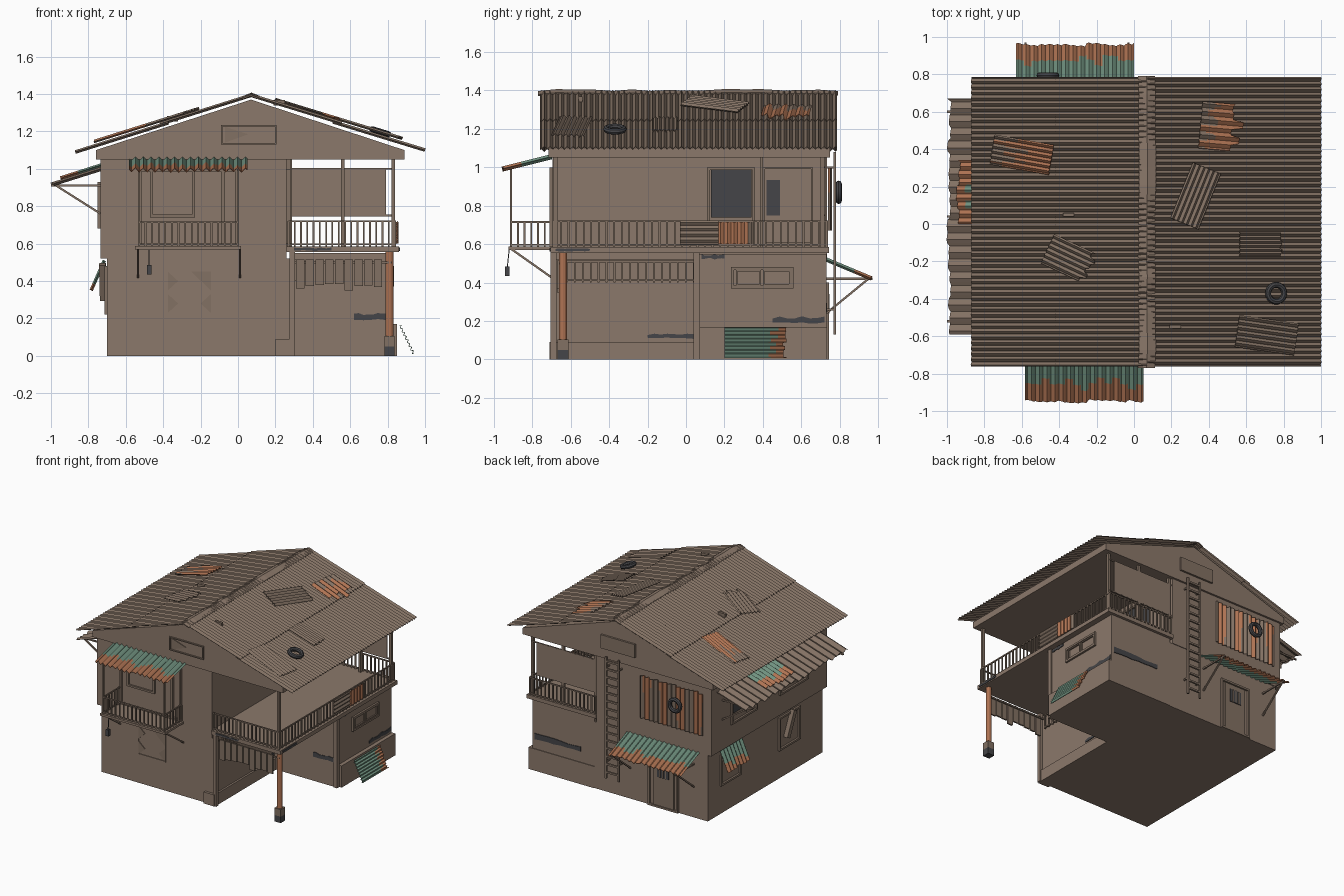
import bpy, bmesh, math, random
from mathutils import Vector, Matrix

if "Cube" in bpy.data.objects:
    bpy.data.objects.remove(bpy.data.objects["Cube"])
random.seed(4)

def material(name, r, g, b):
    m = bpy.data.materials.new(name)
    m.diffuse_color = (r, g, b, 1)
    m.use_nodes = True
    m.node_tree.nodes["Principled BSDF"].inputs["Base Color"].default_value = m.diffuse_color
    return m

WALL = material("weathered plaster", .26, .19, .145)
WOOD = material("old wood", .225, .165, .125)
RUST = material("rusty orange", .42, .17, .085)
GREEN = material("faded green", .16, .28, .21)
DARK = material("charcoal", .06, .06, .065)

def finish(name, bm, *mats):
    me = bpy.data.meshes.new(name)
    bm.to_mesh(me)
    bm.free()
    for m in mats:
        me.materials.append(m)
    ob = bpy.data.objects.new(name, me)
    bpy.context.collection.objects.link(ob)
    return ob

def boxes(name, mat, *items):
    """Each item: x0, x1, y0, y1, z0, z1."""
    bm = bmesh.new()
    for a, b, c, d, e, f in items:
        m = Matrix.Translation(((a + b) / 2, (c + d) / 2, (e + f) / 2)) @ Matrix.Diagonal((b - a, d - c, f - e, 1))
        bmesh.ops.create_cube(bm, size=1, matrix=m)
    return finish(name, bm, mat)

def bars(name, mat, w, *pairs):
    """Square bars between point pairs."""
    bm = bmesh.new()
    for p, q in pairs:
        p, q = Vector(p), Vector(q)
        d = q - p
        m = Matrix.Translation((p + q) / 2) @ d.to_track_quat('Z', 'Y').to_matrix().to_4x4() @ Matrix.Diagonal((w, w, d.length, 1))
        bmesh.ops.create_cube(bm, size=1, matrix=m)
    return finish(name, bm, mat)

def prism(name, mat, pts, to3d, depth):
    """Flat outline pushed along a depth vector."""
    bm = bmesh.new()
    f = bm.faces.new([bm.verts.new(to3d(*p)) for p in pts])
    r = bmesh.ops.extrude_face_region(bm, geom=[f])
    bmesh.ops.translate(bm, vec=depth, verts=[v for v in r["geom"] if isinstance(v, bmesh.types.BMVert)])
    bmesh.ops.recalc_face_normals(bm, faces=bm.faces)
    return finish(name, bm, mat)

def sheet(name, o, u, v, waves, amp, mats, rule=None, jag=0, rows=5, thick=.004):
    """Corrugated sheet: waves across u, ribs along v, ragged far end."""
    o, u, v = Vector(o), Vector(u), Vector(v)
    n = u.cross(v).normalized()
    cols = waves * 4
    bm = bmesh.new()
    grid, drift = [], 0
    for i in range(cols + 1):
        if i % 4 == 0:
            drift = random.uniform(-jag, 0)
        h = amp * math.sin(math.pi * i / 2)
        grid.append([bm.verts.new(o + u * (i / cols) + v * (j / rows * (1 + drift)) + n * h) for j in range(rows + 1)])
    edge = [random.uniform(-.1, .1) for _ in range(waves)]
    for i in range(cols):
        for j in range(rows):
            f = bm.faces.new((grid[i][j], grid[i + 1][j], grid[i + 1][j + 1], grid[i][j + 1]))
            if rule:
                f.material_index = rule(i / cols, (j + .5) / rows + edge[i // 4])
    ob = finish(name, bm, *mats)
    if thick:
        s = ob.modifiers.new("thickness", 'SOLIDIFY')
        s.thickness, s.offset = thick, 0
    return ob

def frame(axis, a0, a1, z0, z1, d0, d1, w=.015):
    """Four boxes of a rectangular frame on an x-facing or y-facing wall."""
    rects = [(a0, a1, z0, z0 + w), (a0, a1, z1 - w, z1), (a0, a0 + w, z0, z1), (a1 - w, a1, z0, z1)]
    if axis == 'x':
        return [(d0, d1, a, b, c, d) for a, b, c, d in rects]
    return [(a, b, d0, d1, c, d) for a, b, c, d in rects]

def railing(name, p, q, z0, z1, count):
    """Top and bottom rails with balusters."""
    p, q = Vector((*p, 0)), Vector((*q, 0))
    up = lambda v, z: (v.x, v.y, z)
    pairs = [(up(p, z), up(q, z)) for z in (z0 + .012, z1)]
    pairs += [(up(p.lerp(q, i / count), z0), up(p.lerp(q, i / count), z1)) for i in range(count + 1)]
    bars(name, WOOD, .009, *pairs)

def tire(name, loc, rot):
    bpy.ops.mesh.primitive_torus_add(location=loc, rotation=rot, major_radius=.045, minor_radius=.016, major_segments=20, minor_segments=8)
    bpy.context.object.name = name
    bpy.context.object.data.materials.append(DARK)
    bpy.ops.object.shade_smooth_by_angle()

# Main volumes
boxes("ground_floor", WALL, (-.70, .28, -.69, .73, 0, .52), (.28, .82, .05, .73, 0, .55))
boxes("upper_floor", WALL, (-.735, .26, -.695, .735, .52, 1.05))
boxes("plinth", WALL, (.28, .85, .07, .735, 0, .17), (.28, .295, -.69, .05, 0, .09))
boxes("deck", WALL, (.26, .86, -.705, .745, .555, .585))
prism("attic_gable", WALL, [(-.76, 1.05), (-.76, 1.10), (.07, 1.37), (.89, 1.10), (.89, 1.05)],
      lambda x, z: (x, -.715, z), (0, 1.465, 0))

# Posts
boxes("pillars", WALL, (.275, .305, -.705, -.675, 0, .56), (.80, .83, .04, .07, 0, .56))
boxes("pillar_footing", WALL, (.20, .29, -.71, -.66, 0, .09))
bpy.ops.mesh.primitive_cylinder_add(vertices=12, radius=.021, depth=.48, location=(.81, -.64, .33))
bpy.context.object.name = "rusty_post"
bpy.context.object.data.materials.append(RUST)
boxes("post_base", DARK, (.782, .838, -.668, -.612, 0, .05))
boxes("post_base_top", WOOD, (.782, .838, -.668, -.612, .05, .105))
bars("veranda_posts", WOOD, .02, *[((x, y, .58), (x, y, 1.06)) for x, y in
     ((.83, -.68), (.83, .71), (.56, .715), (.28, .715))])

# Veranda railings and cladding
railing("front_railing", (.27, -.69), (.84, -.69), .585, .72, 17)
railing("side_railing", (.84, -.69), (.84, .73), .585, .72, 36)
railing("back_railing", (.27, .735), (.84, .735), .585, .72, 17)
sheet("railing_panel_brown", (.85, -.03, .60), (0, 0, .12), (0, .2, 0), 4, .005, [WOOD])
sheet("railing_panel_rust", (.85, .17, .60), (0, .18, 0), (0, 0, .115), 5, .005, [RUST, WOOD], lambda s, t: int(s > .8))
boxes("hanging_screen", WALL, (.28, .79, .715, .725, .75, 1.0))
bars("screen_rods", WOOD, .009, ((.26, .72, 1.0), (.83, .72, 1.0)), ((.26, .72, .75), (.83, .72, .75)))
planks = [(.31 + i * .052, .355 + i * .052, -.672, -.66, random.uniform(.345, .39), .515) for i in range(9)]
boxes("hanging_planks", WOOD, *planks)
bars("plank_rail", WOOD, .01, ((.29, -.655, .50), (.82, -.655, .50)))
railing("wall_rack", (.305, -.62), (.305, .04), .40, .51, 16)

# Roof
def roof_z(x):
    return 1.385 - abs(x - .07) * (.314 if x < .07 else .306)

for side, eave in (("left", -.87), ("right", 1.0)):
    mid = .07 + (eave - .07) * .52
    for part, a, b, lift in (("lower", mid - (eave - .07) * .05, eave, 0), ("upper", .07, mid, .008)):
        sheet(f"{side}_{part}_roof", (a, -.76, roof_z(a) + lift), (0, 1.545, 0), (b - a, 0, roof_z(b) - roof_z(a)),
              52, .008, [WOOD], rows=2, thick=.003)
bm = bmesh.new()
prev = None
for i in range(17):
    y, w = -.77 + i * .0975, random.uniform(-.006, .006)
    row = [bm.verts.new((.07 + dx + w * .5, y, z + w)) for dx, z in ((-.045, 1.385), (0, 1.403), (.045, 1.385))]
    if prev:
        for k in (0, 1):
            bm.faces.new((prev[k], prev[k + 1], row[k + 1], row[k]))
    prev = row
finish("ridge_cap", bm, WALL).modifiers.new("thickness", 'SOLIDIFY').thickness = .008

# Loose sheets on the roof
for k, (x, y, w, h, deg, rust, jag) in enumerate((
        (-.60, .37, .32, .16, -10, 1, 0), (-.34, -.19, .27, .17, -25, 0, .25), (.47, .52, .23, .25, -5, 1, .3),
        (.33, .15, .32, .16, 68, 0, 0), (.68, -.11, .23, .13, 0, 0, .06), (.71, -.595, .32, .17, -8, 0, 0))):
    s = -.306 if x > .07 else .314
    c, d = math.cos(math.radians(deg)), math.sin(math.radians(deg))
    v, u = Vector((c * w, d * w, s * c * w)), Vector((-d * h, c * h, -s * d * h))
    o = Vector((x, y, roof_z(x) + .025)) - u / 2 - v / 2
    sheet(f"roof_patch_{k + 1}", o, u, v, 6, .007, [WOOD, RUST],
          lambda p, t, r=rust: int(r and t + math.sin(p * 19) * .2 > .3), jag)
tire("roof_tire", (.76, -.37, roof_z(.76) + .025), (0, math.atan(.306), 0))
boxes("roof_scraps", WOOD, (-.38, -.32, .04, .06, roof_z(-.35), roof_z(-.35) + .03), (.19, .25, -.56, -.54, roof_z(.22), roof_z(.22) + .03))

# Awnings
tip = lambda s, t: int(t > .62)
sheet("front_awning", (-.58, -.70, 1.055), (.63, 0, 0), (0, -.26, -.065), 15, .011, [GREEN, RUST], tip, .08, 8)
sheet("back_awning", (-.63, .73, .52), (.63, 0, 0), (0, .24, -.10), 15, .009, [GREEN, RUST], tip, .08, 8)
sheet("left_awning", (-.73, -.59, 1.0), (0, 1.26, 0), (-.27, 0, -.085), 18, .009, [WOOD], None, .09)
sheet("left_awning_patch", (-.73, 0, 1.02), (0, .34, 0), (-.22, 0, -.07), 8, .008, [GREEN, RUST], tip, .1)
sheet("left_window_sheet", (-.715, .33, .51), (0, .27, 0), (-.07, 0, -.16), 7, .007, [GREEN, RUST], tip, .1)
sheet("leaning_sheet", (.865, .2, .165), (.075, 0, -.155), (0, .33, 0), 8, .006, [GREEN, RUST], lambda s, t: int(t > .78), .08, 8)
struts = []
for y in (-.52, .04, .60):
    struts += [((-.98, y, .915), (-.735, y, .76)), ((-1.0, y, .912), (-.73, y, .912))]
for x in (-.58, -.03):
    struts += [((x, .95, .42), (x, .73, .24)), ((x, .73, .42), (x, .97, .42))]
struts += [((x, -.91, .575), (x, -.69, .42)) for x in (-.535, .01)]
struts += [((x, -.91, .58), (x, -.91, .99)) for x in (-.53, .0)]
bars("awning_struts", WOOD, .011, *struts)

# Front balcony
boxes("balcony_floor", WALL, (-.55, .015, -.925, -.69, .57, .587))
railing("balcony_front_rail", (-.53, -.91), (0, -.91), .585, .715, 15)
for name, x in (("left", -.53), ("right", .0)):
    railing(f"balcony_{name}_rail", (x, -.91), (x, -.70), .585, .715, 6)
boxes("balcony_door_frame", WOOD, *frame('y', -.53, 0, .585, 1.0, -.71, -.69), *frame('y', -.47, -.23, .74, 1.0, -.708, -.69), (-.09, -.07, -.71, -.69, .585, 1.0))
boxes("lantern", DARK, (-.487, -.463, -.942, -.918, .435, .485))
bars("lantern_wire", DARK, .005, ((-.475, -.93, .48), (-.475, -.92, .575)))

# Gable vents, broken panes
boxes("gable_vents", WOOD, *frame('y', -.09, .205, 1.13, 1.235, -.725, -.71, .008), (-.09, .205, .75, .765, 1.13, 1.235))
shards = [[(-.07, 1.225), (.055, 1.185), (-.07, 1.14)]]
panes = [[(-.375, .45), (-.32, .40), (-.375, .35)], [(-.25, .45), (-.145, .45), (-.145, .35)],
         [(-.375, .33), (-.32, .28), (-.375, .23)], [(-.145, .33), (-.2, .28), (-.145, .23)]]
for k, p in enumerate(shards + panes):
    prism(f"broken_pane_{k + 1}", WOOD, p, lambda x, z, y=-.715 if k == 0 else -.69: (x, y, z), (0, -.006, 0))
boxes("front_window_frame", WALL, *frame('y', -.38, -.14, .225, .455, -.695, -.685, .006))

# Right side openings
boxes("veranda_opening_frames", WOOD, *frame('x', .11, .36, .60, 1.0, .255, .28), *frame('x', .40, .66, .60, 1.0, .255, .27, .01), (.255, .28, .385, .40, .58, 1.05))
boxes("veranda_openings", DARK, (.255, .268, .13, .34, .74, .985), (.255, .266, .42, .49, .75, .935))
boxes("side_window_frame", WOOD, *frame('x', .235, .56, .37, .48, .815, .835), *frame('x', .26, .39, .385, .465, .815, .83, .008), *frame('x', .40, .545, .385, .465, .815, .83, .008))

# Left side windows
boxes("left_window_frames", WOOD, *frame('x', .33, .58, .22, .46, -.715, -.69), *frame('x', -.40, -.14, .22, .48, -.715, -.69),
      *frame('x', .18, .50, .68, .93, -.75, -.73), *frame('x', -.45, -.1, .68, .93, -.75, -.73))
boxes("left_dark_panes", DARK, (-.742, -.73, .30, .48, .76, .91), (-.742, -.73, -.2, -.12, .76, .91))
bars("left_window_plank", WOOD, .035, ((-.72, -.22, .30), (-.725, -.30, .49)))

# Back door, boarded window, ladder
boxes("back_door", WOOD, *frame('y', -.45, -.19, 0, .40, .725, .745), (-.41, -.23, .725, .738, .0, .38))
boxes("door_window", DARK, (-.37, -.27, .73, .743, .24, .34))
bars("door_window_bars", WOOD, .008, *[((x, .743, .24), (x, .743, .34)) for x in (-.345, -.32, -.295)])
sheet("boarded_window", (-.67, .75, .67), (.54, 0, 0), (0, 0, .34), 14, .009, [WOOD, RUST],
      lambda s, t: int(math.sin(s * 23) + t * .6 > .5), .06)
tire("hanging_tire", (-.46, .795, .87), (math.pi / 2, 0, 0))
lx = (.04, .15)
bars("ladder", WOOD, .014, *[((x, .775, .13), (x, .775, 1.08)) for x in lx],
     *[((lx[0], .775, .18 + i * .062), (lx[1], .775, .18 + i * .062)) for i in range(15)])
bars("ladder_brackets", WOOD, .01, *[((x, .73, z), (x, .78, z)) for x in lx for z in (.26, 1.0)])

# Damp stains as thin ragged plates
def stain(name, a0, a1, z, h, to3d, depth):
    n = 7
    xs = [a0 + (a1 - a0) * i / n for i in range(n + 1)]
    lo = [(x, z - h * random.uniform(.2, .5)) for x in xs]
    hi = [(x, z + h * random.uniform(.2, .5)) for x in reversed(xs)]
    prism(name, DARK, lo + hi, to3d, depth)

for k, (x, a, b, z, h) in enumerate(((.82, .45, .72, .205, .04), (.82, .08, .2, .535, .03), (.86, -.68, -.5, .57, .018), (.28, -.2, .04, .12, .03))):
    stain(f"side_stain_{k + 1}", a, b, z, h, lambda y, zz, x=x: (x, y, zz), (.005, 0, 0))
stain("porch_stain", .62, .8, .21, .04, lambda x, z: (x, .05, z), (0, -.005, 0))
stain("deck_front_stain", .3, .5, .57, .02, lambda x, z: (x, -.705, z), (0, -.005, 0))
stain("back_stain", .4, .8, .27, .05, lambda x, z: (x, .73, z), (0, .005, 0))
